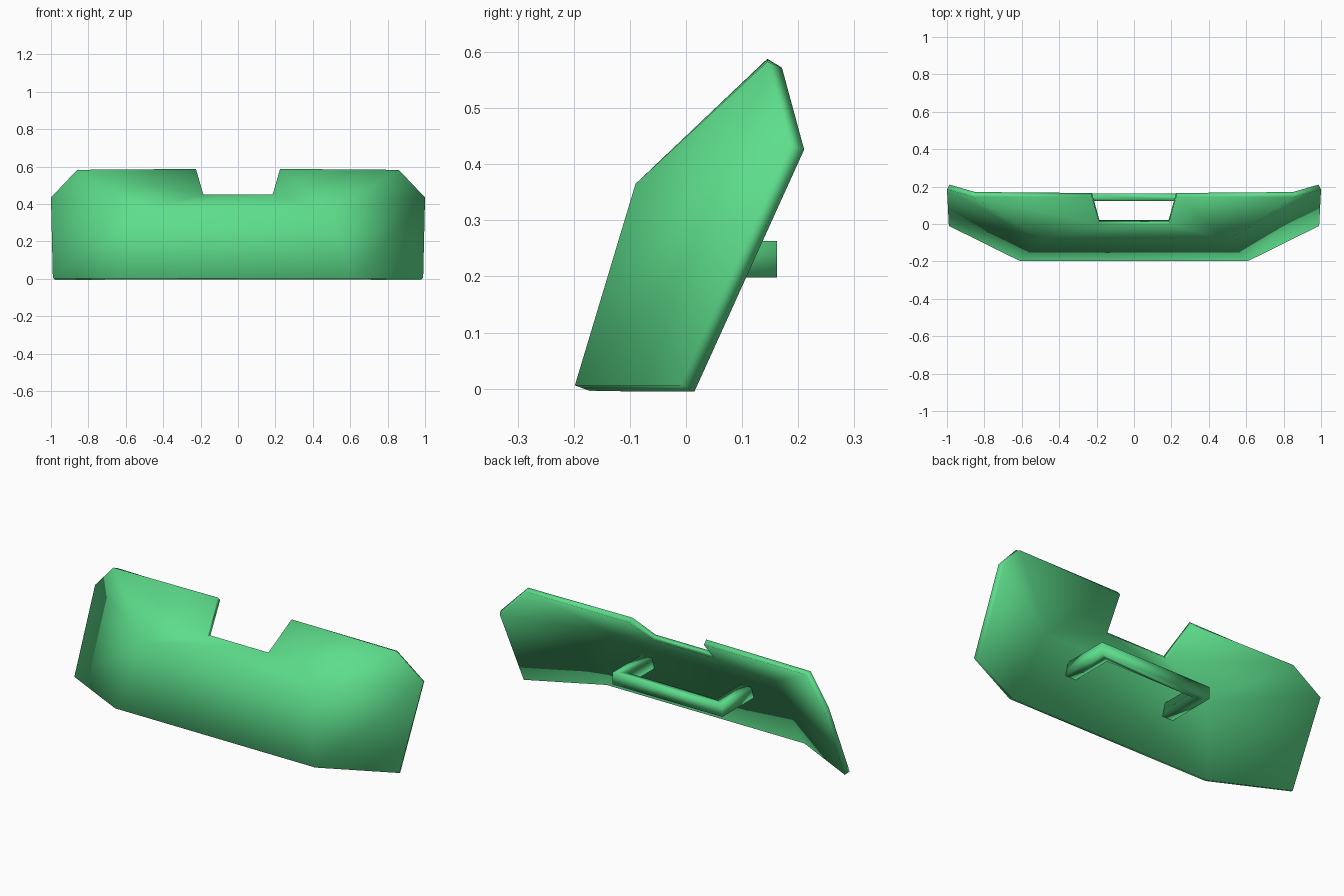
import bpy
import bmesh
from mathutils import Vector

cube = bpy.data.objects.get("Cube")
if cube:
    bpy.data.objects.remove(cube, do_unlink=True)

# Single green material
green = bpy.data.materials.new("green")
green.use_nodes = True
colour = (0.11, 0.73, 0.26, 1.0)
green.diffuse_color = colour
green.node_tree.nodes["Principled BSDF"].inputs["Base Color"].default_value = colour


def finish(bm, name):
    """Turn a bmesh into a smooth-shaded green object."""
    for face in bm.faces:
        face.smooth = True
    mesh = bpy.data.meshes.new(name)
    bm.to_mesh(mesh)
    bm.free()
    mesh.materials.append(green)
    obj = bpy.data.objects.new(name, mesh)
    bpy.context.collection.objects.link(obj)
    return obj


# Bent plate: outer surface corners on the +x half
corners = {
    "base": (0.61, -0.198, 0.006),
    "wing_base": (0.99, -0.01, 0.006),
    "wing_tip": (1.0, 0.185, 0.435),
    "top": (0.86, 0.145, 0.583),
    "notch_top": (0.225, 0.145, 0.588),
    "notch_base": (0.185, 0.0, 0.45),
    "crease": (0.50, -0.09, 0.365),
}
bm = bmesh.new()
right, left = {}, {}
for key, (x, y, z) in corners.items():
    right[key] = bm.verts.new((x, y, z))
    left[key] = bm.verts.new((-x, y, z))

# Wing, corner and upper panels on both sides
panels = [("base", "wing_base", "wing_tip", "crease"),
          ("crease", "wing_tip", "top"),
          ("crease", "top", "notch_top", "notch_base")]
for keys in panels:
    bm.faces.new([right[k] for k in keys])
    bm.faces.new([left[k] for k in reversed(keys)])

# Middle panels across the centre
for low, high in (("base", "crease"), ("crease", "notch_base")):
    bm.faces.new([left[low], right[low], right[high], left[high]])

plate = finish(bm, "shield_plate")
shell = plate.modifiers.new("thickness", 'SOLIDIFY')
shell.thickness = 0.03
shell.offset = -1

# Handle: U-shaped bar extruded upward
half, arm, inner, outer, root = 0.335, 0.065, 0.122, 0.162, -0.112
side = [(half, root), (half, outer)]
inside = [(half - arm, inner), (half - arm, root)]
outline = side + [(-x, y) for x, y in reversed(side)]
outline += [(-x, y) for x, y in reversed(inside)] + inside
bm = bmesh.new()
base = bm.faces.new([bm.verts.new((x, y, 0.198)) for x, y in outline])
result = bmesh.ops.extrude_face_region(bm, geom=[base])
top = [v for v in result["geom"] if isinstance(v, bmesh.types.BMVert)]
bmesh.ops.translate(bm, verts=top, vec=Vector((0, 0, 0.065)))
bmesh.ops.recalc_face_normals(bm, faces=bm.faces)
finish(bm, "back_handle")
